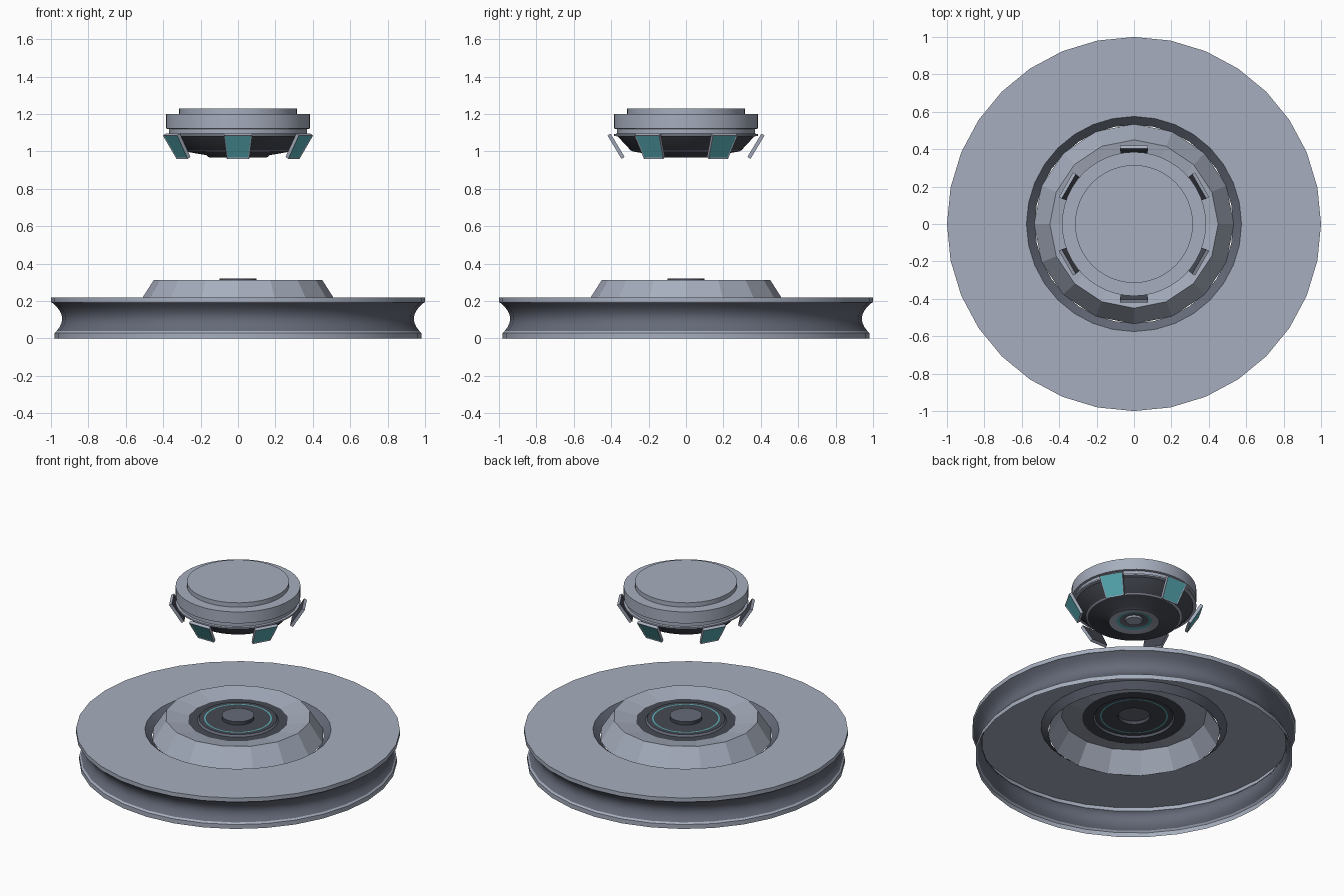
import bpy, bmesh, math
from mathutils import Vector

if "Cube" in bpy.data.objects:
    bpy.data.objects.remove(bpy.data.objects["Cube"])


def material(name, rgb):
    m = bpy.data.materials.new(name)
    m.diffuse_color = (*rgb, 1)
    m.use_nodes = True
    m.node_tree.nodes["Principled BSDF"].inputs["Base Color"].default_value = m.diffuse_color
    return m


LIGHT, MID, DARK, TEAL = 0, 1, 2, 3
MATS = [material("light_steel", (0.38, 0.42, 0.51)),
        material("mid_steel", (0.13, 0.145, 0.19)),
        material("dark_metal", (0.06, 0.066, 0.085)),
        material("teal_glow", (0.10, 0.42, 0.47))]


def finish(name, bm, smooth=None):
    mesh = bpy.data.meshes.new(name)
    bm.to_mesh(mesh)
    bm.free()
    for m in MATS:
        mesh.materials.append(m)
    ob = bpy.data.objects.new(name, mesh)
    bpy.context.collection.objects.link(ob)
    if smooth:
        bpy.ops.object.select_all(action='DESELECT')
        ob.select_set(True)
        bpy.context.view_layer.objects.active = ob
        bpy.ops.object.shade_smooth_by_angle(angle=math.radians(smooth))
    return ob


def revolve(name, profile, sides, colours, smooth=None):
    """Spin (radius, z) points around z; one colour per profile segment."""
    bm = bmesh.new()
    rings = []
    for r, z in profile:
        if r == 0:
            rings.append([bm.verts.new((0, 0, z))] * sides)
        else:
            rings.append([bm.verts.new((r * math.cos(math.tau * k / sides),
                                        r * math.sin(math.tau * k / sides), z))
                          for k in range(sides)])
    for a, b, colour in zip(rings, rings[1:], colours):
        for k in range(sides):
            n = (k + 1) % sides
            loop = list(dict.fromkeys((a[k], a[n], b[n], b[k])))
            bm.faces.new(loop).material_index = colour
    return finish(name, bm, smooth)


# Base: bottom flange, concave groove, rim, top plate and recess wall
groove = [(0.94 + 0.045 * ((z - 0.105) / 0.08) ** 2, z)
          for z in (0.04, 0.06, 0.082, 0.105, 0.128, 0.15, 0.17, 0.19)]
base = [(0.98, 0.0), (0.98, 0.03)] + groove + [(1.0, 0.192), (1.0, 0.22), (0.575, 0.22), (0.53, 0.18)]
revolve("base_disc", base, 32,
        [LIGHT, LIGHT] + [MID] * 7 + [LIGHT, LIGHT, LIGHT, MID], 30)

# Raised collar with a shallow bowl inside
revolve("collar", [(0.535, 0.18), (0.45, 0.313), (0.31, 0.285)], 16, [LIGHT, LIGHT])

# Dark emitter floor with a step, a glowing ring and a central knob
revolve("emitter_floor",
        [(0.32, 0.285), (0.25, 0.285), (0.24, 0.297), (0.21, 0.297), (0.20, 0.297),
         (0.10, 0.297), (0.10, 0.32), (0.0, 0.32)], 32,
        [DARK, MID, DARK, TEAL, DARK, DARK, MID], 30)

# Floating head: hub and dark cone below, stacked light drums above
revolve("floating_head",
        [(0.0, 0.975), (0.05, 0.975), (0.055, 0.985), (0.09, 0.98), (0.11, 0.975),
         (0.155, 0.968), (0.17, 0.98), (0.285, 1.0), (0.295, 1.005), (0.365, 1.08),
         (0.385, 1.083), (0.385, 1.093), (0.37, 1.095), (0.37, 1.12),
         (0.385, 1.122), (0.385, 1.20), (0.315, 1.20), (0.315, 1.23), (0.0, 1.23)], 48,
        [LIGHT, LIGHT, MID, TEAL, LIGHT, DARK, DARK, LIGHT, DARK] + [LIGHT] * 9, 30)


# Six tilted glowing panels around the head
def panel(name, angle):
    out = Vector((math.cos(angle), math.sin(angle), 0))
    side = Vector((-math.sin(angle), math.cos(angle), 0))
    up = Vector((0, 0, 1))
    top, bottom = out * 0.42 + up * 1.085, out * 0.345 + up * 0.96
    normal = (out * 0.125 - up * 0.075).normalized()
    bm = bmesh.new()
    corners = [bottom - side * 0.06, bottom + side * 0.06,
               top + side * 0.076, top - side * 0.076]
    front = [bm.verts.new(c) for c in corners]
    back = [bm.verts.new(c - normal * 0.02) for c in corners]
    face = bm.faces.new(front)
    bm.faces.new(back[::-1]).material_index = DARK
    for i in range(4):
        j = (i + 1) % 4
        bm.faces.new((front[j], front[i], back[i], back[j]))
    bm.normal_update()
    bmesh.ops.inset_region(bm, faces=[face], thickness=0.008, depth=-0.003)
    face.material_index = TEAL
    finish(name, bm)


for k in range(6):
    panel(f"light_panel_{k + 1}", math.radians(30 + 60 * k))
